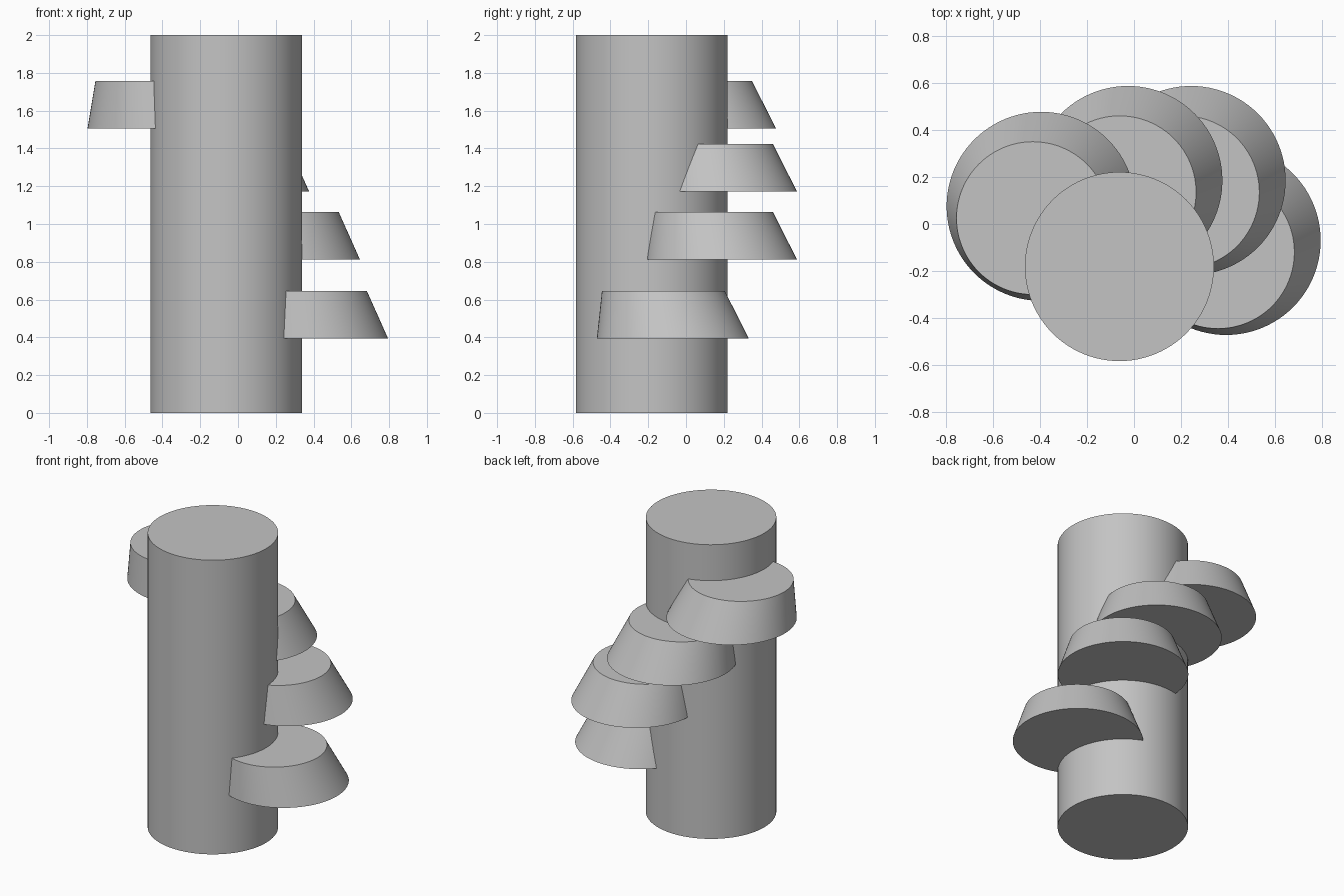
import bpy
import bmesh
from math import cos, sin, tau, radians

SIDES = 96

cube = bpy.data.objects.get("Cube")
if cube:
    bpy.data.objects.remove(cube, do_unlink=True)

grey = bpy.data.materials.new("plain_grey")
grey.use_nodes = True
colour = (0.55, 0.55, 0.55, 1)
grey.diffuse_color = colour
grey.node_tree.nodes["Principled BSDF"].inputs["Base Color"].default_value = colour


def loft(name, bottom, top):
    """Solid between two level circles, each given as (x, y, z, radius)."""
    bm = bmesh.new()
    rings = []
    for x, y, z, r in (bottom, top):
        rings.append([bm.verts.new((x + r * cos(tau * i / SIDES),
                                    y + r * sin(tau * i / SIDES), z))
                      for i in range(SIDES)])
    low, high = rings
    bm.faces.new(low[::-1])
    bm.faces.new(high)
    for i in range(SIDES):
        j = (i + 1) % SIDES
        bm.faces.new((low[i], low[j], high[j], high[i]))
    mesh = bpy.data.meshes.new(name)
    bm.to_mesh(mesh)
    bm.free()
    mesh.materials.append(grey)
    obj = bpy.data.objects.new(name, mesh)
    bpy.context.collection.objects.link(obj)
    bpy.ops.object.select_all(action="DESELECT")
    obj.select_set(True)
    bpy.context.view_layer.objects.active = obj
    bpy.ops.object.shade_smooth_by_angle(angle=radians(30))
    return obj


# Central column
CX, CY, R = -0.062, -0.181, 0.402
loft("column", (CX, CY, 0, R), (CX, CY, 2, R))

# Slanted tapered shelves winding up around the back of the column
steps = [("lowest_shelf", 0.392, -0.07, 0.395),
         ("lower_shelf", 0.243, 0.185, 0.813),
         ("upper_shelf", -0.026, 0.185, 1.173),
         ("highest_shelf", -0.395, 0.075, 1.505)]
for name, x, y, z in steps:
    loft(name, (x, y, z, 0.402), (x - 0.035, y - 0.05, z + 0.251, 0.325))
